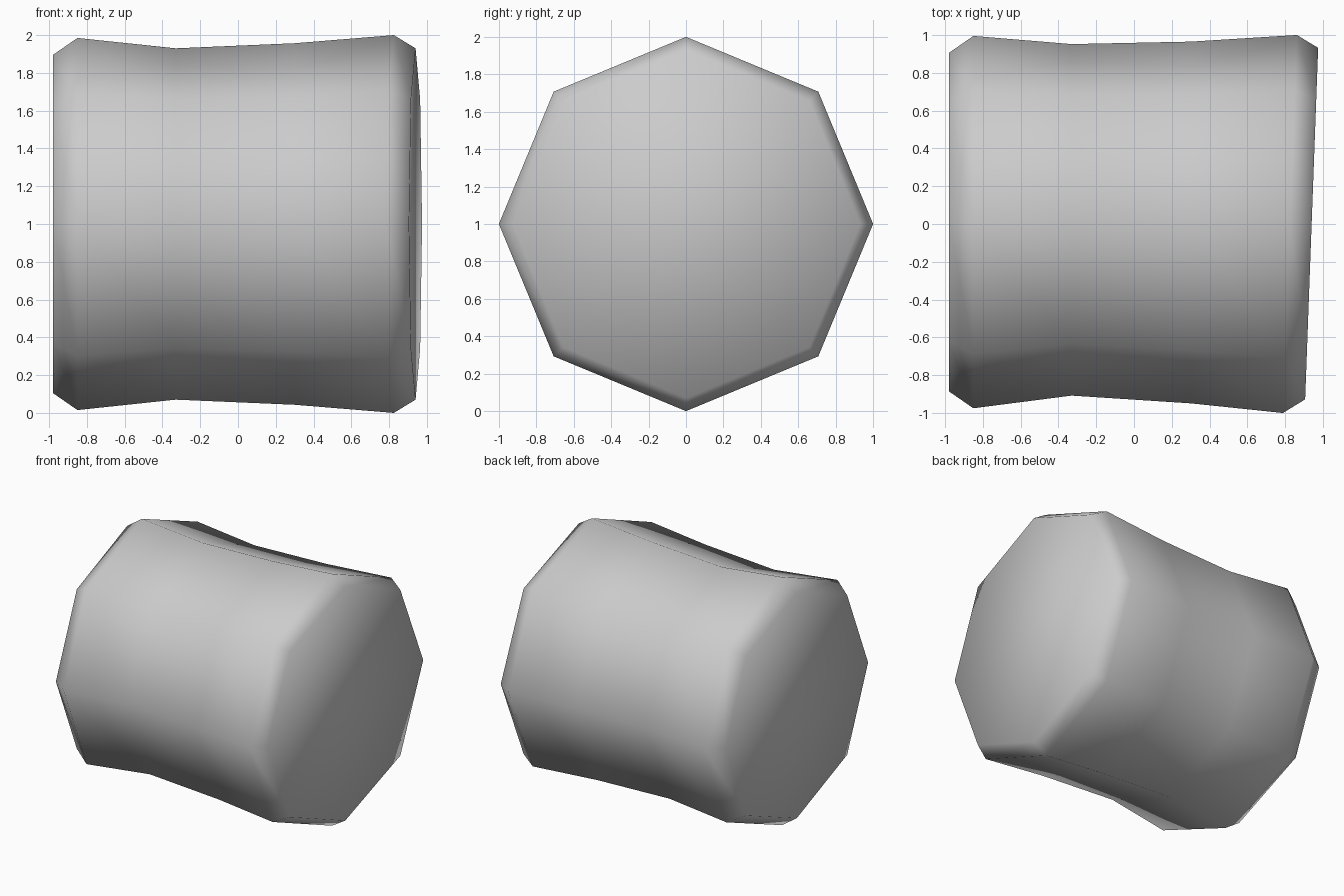
import bpy, bmesh
from math import sin, cos, pi

cube = bpy.data.objects.get("Cube")
if cube:
    bpy.data.objects.remove(cube)

SIDES = 8

# Rings along the barrel: x, radius, y shift of the centre, slant of x along y
RINGS = [
    (-0.98, 0.895, 0.01, 0.0),
    (-0.85, 0.985, 0.01, 0.0),
    (-0.33, 0.93, 0.022, 0.0),
    (0.30, 0.957, 0.008, 0.0),
    (0.825, 1.0, 0.0, 0.037),
    (0.94, 0.93, 0.002, 0.037),
]

# Plain grey
grey = bpy.data.materials.new("grey")
grey.use_nodes = True
colour = (0.6, 0.6, 0.6, 1.0)
grey.diffuse_color = colour
grey.node_tree.nodes["Principled BSDF"].inputs["Base Color"].default_value = colour

# Barrel body: octagonal rings joined by quads, closed by the end caps
bm = bmesh.new()
loops = []
for x, radius, shift, slant in RINGS:
    loop = []
    for i in range(SIDES):
        a = 2 * pi * i / SIDES
        y = shift + radius * cos(a)
        loop.append(bm.verts.new((x + slant * y, y, 1 + radius * sin(a))))
    loops.append(loop)

for near, far in zip(loops, loops[1:]):
    for i in range(SIDES):
        j = (i + 1) % SIDES
        bm.faces.new((near[i], near[j], far[j], far[i]))
bm.faces.new(loops[0])
bm.faces.new(loops[-1])
bmesh.ops.recalc_face_normals(bm, faces=bm.faces)
for face in bm.faces:
    face.smooth = True

mesh = bpy.data.meshes.new("barrel_body")
bm.to_mesh(mesh)
bm.free()
mesh.materials.append(grey)
body = bpy.data.objects.new("barrel_body", mesh)
bpy.context.collection.objects.link(body)
